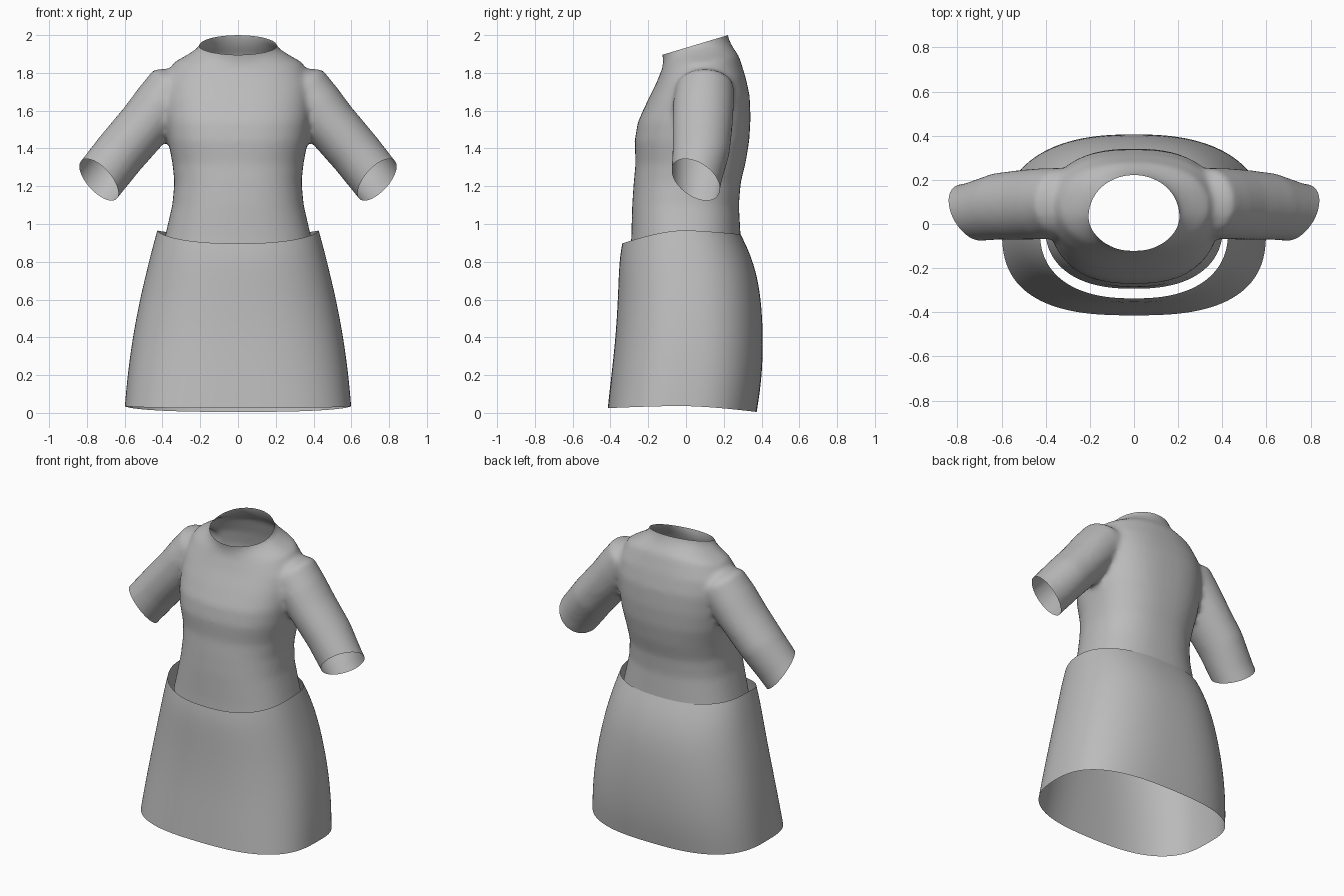
import bpy, bmesh, math
from mathutils import Vector

cube = bpy.data.objects.get("Cube")
if cube:
    bpy.data.objects.remove(cube)

# One plain cloth colour
cloth = bpy.data.materials.new("grey_cloth")
cloth.use_nodes = True
grey = (0.5, 0.5, 0.5, 1)
cloth.diffuse_color = grey
cloth.node_tree.nodes["Principled BSDF"].inputs["Base Color"].default_value = grey


def spow(v, p):
    return math.copysign(abs(v) ** p, v)


def body_ring(half_x, y_front, z_front, y_back, z_back, z_side, power, count=48):
    """Superellipse section whose height varies from front to side to back."""
    points = []
    for i in range(count):
        a = math.tau * i / count
        x, c = spow(math.cos(a), 2 / power), spow(math.sin(a), 2 / power)
        y = (y_front + y_back) / 2 + c * (y_back - y_front) / 2
        z_end = z_back if c > 0 else z_front
        points.append(Vector((half_x * x, y, z_side + (z_end - z_side) * abs(c) ** 1.5)))
    return points


def sleeve_ring(x, y, z, radius, depth, side, count=32):
    """Ellipse square to the line of the sleeve."""
    across = Vector((0.78, 0, 0.62)) * radius
    points = []
    for i in range(count):
        a = math.tau * i / count
        p = Vector((x, y, z)) + across * math.cos(a) + Vector((0, depth, 0)) * math.sin(a)
        p.x *= side
        points.append(p)
    return points


def loft(bm, rings, capped=False):
    loops = [[bm.verts.new(p) for p in ring] for ring in rings]
    for low, high in zip(loops, loops[1:]):
        for i in range(len(low)):
            j = (i + 1) % len(low)
            bm.faces.new((low[i], low[j], high[j], high[i]))
    if capped:
        bm.faces.new(loops[0])
        bm.faces.new(loops[-1])
    bmesh.ops.recalc_face_normals(bm, faces=bm.faces)


def make_object(name, bm):
    mesh = bpy.data.meshes.new(name)
    bm.to_mesh(mesh)
    bm.free()
    mesh.materials.append(cloth)
    ob = bpy.data.objects.new(name, mesh)
    bpy.context.collection.objects.link(ob)
    return ob


def smooth(ob):
    for poly in ob.data.polygons:
        poly.use_smooth = True


def trim(bm, point, normal, keep):
    """Cut an opening through the chosen faces and drop what lies beyond it."""
    faces = [f for f in bm.faces if keep(f.calc_center_median())]
    geom = set(faces)
    for f in faces:
        geom.update(f.verts)
        geom.update(f.edges)
    bmesh.ops.bisect_plane(bm, geom=list(geom), plane_co=point,
                           plane_no=normal, clear_outer=True)


# Shirt: closed torso and sleeves, fused, softened, then opened
# half width, front y, front z, back y, back z, roundness
torso = [
    (.43, -.30, .76, .31, .76, 2.4),
    (.39, -.29, .92, .29, .92, 2.4),
    (.348, -.285, 1.1, .28, 1.1, 2.4),
    (.337, -.277, 1.22, .29, 1.22, 2.4),
    (.347, -.267, 1.32, .315, 1.32, 2.4),
    (.37, -.272, 1.44, .335, 1.44, 2.5),
    (.385, -.255, 1.54, .342, 1.56, 2.5),
    (.39, -.205, 1.65, .337, 1.68, 2.5),
    (.385, -.16, 1.74, .315, 1.78, 2.4),
    (.34, -.127, 1.82, .28, 1.89, 2.2),
    (.26, -.12, 1.86, .245, 1.94, 2),
    (.205, -.124, 1.89, .225, 1.985, 2),
    (.195, -.135, 1.94, .215, 2.04, 2),
    (.19, -.14, 2.0, .21, 2.1, 2),
]
# centre x, y, z, radius, depth
sleeve = [
    (.25, .10, 1.77, .09, .10),
    (.33, .10, 1.725, .15, .155),
    (.41, .092, 1.63, .148, .162),
    (.49, .088, 1.53, .143, .16),
    (.62, .08, 1.38, .14, .152),
    (.735, .055, 1.235, .138, .135),
    (.87, .03, 1.07, .138, .13),
]
bm = bmesh.new()
loft(bm, [body_ring(hx, yf, zf, yb, zb, (zf + zb) / 2, n)
          for hx, yf, zf, yb, zb, n in torso], True)
for side in (1, -1):
    loft(bm, [sleeve_ring(*r, side) for r in sleeve], True)
shirt = make_object("shirt", bm)

remesh = shirt.modifiers.new("fuse", "REMESH")
remesh.mode = "VOXEL"
remesh.voxel_size = 0.016
soften = shirt.modifiers.new("soften", "SMOOTH")
soften.factor = 0.5
soften.iterations = 10
fused = bpy.data.meshes.new_from_object(
    shirt.evaluated_get(bpy.context.evaluated_depsgraph_get()))
shirt.modifiers.clear()

bm = bmesh.new()
bm.from_mesh(fused)
trim(bm, (0, .05, 1.948), Vector((0, -.3, 1)).normalized(), lambda c: c.z > 1.7)
trim(bm, (0, 0, .86), (0, 0, -1), lambda c: c.z < 1 and abs(c.x) < .5)
for side in (1, -1):
    trim(bm, (.735 * side, .05, 1.235), Vector((.65 * side, -.45, -.62)).normalized(),
         lambda c: c.x * side > .5)
bm.to_mesh(shirt.data)
bm.free()
bpy.data.meshes.remove(fused)
smooth(shirt)

# Skirt: open flared tube with a dipped waist
# half width, front y, front z, back y, back z, side z, roundness
skirt_rings = [
    (.60, -.415, .025, .375, .005, .037, 2.7),
    (.588, -.398, .18, .40, .16, .18, 2.6),
    (.562, -.375, .38, .41, .36, .38, 2.5),
    (.525, -.362, .58, .402, .56, .58, 2.4),
    (.487, -.357, .73, .38, .72, .74, 2.4),
    (.455, -.35, .83, .337, .85, .87, 2.4),
    (.428, -.338, .897, .29, .945, .967, 2.4),
]
bm = bmesh.new()
loft(bm, [body_ring(*r) for r in skirt_rings])
skirt = make_object("skirt", bm)
smooth(skirt)
subdivide = skirt.modifiers.new("round", "SUBSURF")
subdivide.levels = subdivide.render_levels = 2
